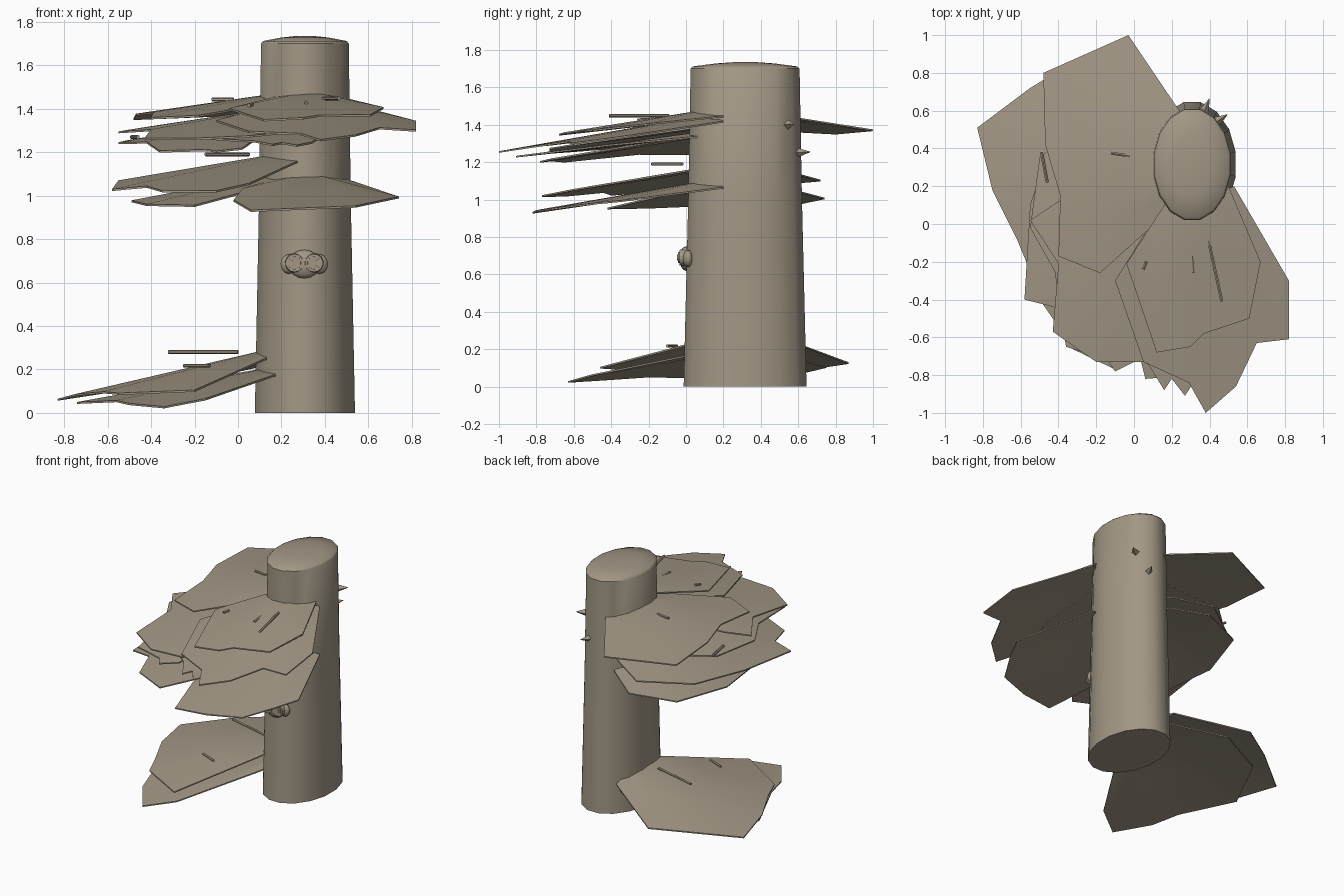
import bpy, bmesh, math
from mathutils import Vector

if "Cube" in bpy.data.objects:
    bpy.data.objects.remove(bpy.data.objects["Cube"])

bark = bpy.data.materials.new("grey_brown_bark")
bark.diffuse_color = (0.36, 0.31, 0.235, 1)
bark.use_nodes = True
bark.node_tree.nodes["Principled BSDF"].inputs["Base Color"].default_value = bark.diffuse_color


def finish(name, bm, smooth=None):
    bmesh.ops.recalc_face_normals(bm, faces=bm.faces)
    me = bpy.data.meshes.new(name)
    bm.to_mesh(me)
    bm.free()
    me.materials.append(bark)
    ob = bpy.data.objects.new(name, me)
    bpy.context.collection.objects.link(ob)
    if smooth:
        bpy.ops.object.select_all(action='DESELECT')
        bpy.context.view_layer.objects.active = ob
        ob.select_set(True)
        bpy.ops.object.shade_smooth_by_angle(angle=math.radians(smooth))
    return ob


def trunk(sides=16):
    # tapered oval log with a slightly domed cut top: (z, x radius, y radius)
    rows = [(0, .235, .335), (1.0, .215, .31), (1.70, .206, .297),
            (1.712, .196, .285), (1.728, .11, .16), (1.735, .04, .06)]
    bm = bmesh.new()
    rings = []
    for z, rx, ry in rows:
        rings.append([bm.verts.new((.308 + rx * math.cos(a), .316 + ry * math.sin(a), z))
                      for a in (math.tau * (i + .5) / sides for i in range(sides))])
    for lo, hi in zip(rings, rings[1:]):
        for i in range(sides):
            j = (i + 1) % sides
            bm.faces.new((lo[i], lo[j], hi[j], hi[i]))
    bm.faces.new(rings[0][::-1])
    bm.faces.new(rings[-1])
    finish("trunk", bm, 40)


def bracket(name, root, z, slope, outline, thick=.022):
    # thin fan slab drooping evenly away from its root
    bm = bmesh.new()
    root = Vector(root)

    def layer(drop):
        centre = bm.verts.new((*root, z - drop))
        inner, outer = [], []
        for p in outline:
            p = Vector(p)
            for f, ring in ((.5, inner), (1, outer)):
                q = root.lerp(p, f)
                ring.append(bm.verts.new((*q, z - slope * (q - root).length - drop * (1.4 - f))))
        n = len(outline)
        for i in range(n):
            j = (i + 1) % n
            bm.faces.new((centre, inner[i], inner[j]))
            bm.faces.new((inner[i], outer[i], outer[j], inner[j]))
        return outer
    top, low = layer(0), layer(thick)
    for i in range(len(outline)):
        j = (i + 1) % len(outline)
        bm.faces.new((top[i], low[i], low[j], top[j]))
    finish(name, bm, 20)


def twig(name, a, b, r0=.009, r1=.009, sides=6):
    a, b = Vector(a), Vector(b)
    bm = bmesh.new()
    bmesh.ops.create_cone(bm, cap_ends=True, segments=sides, radius1=r0, radius2=r1,
                          depth=(b - a).length)
    bm.transform((b - a).to_track_quat('Z', 'Y').to_matrix().to_4x4())
    bmesh.ops.translate(bm, vec=(a + b) / 2, verts=bm.verts)
    finish(name, bm)


def ball(name, c, s):
    bm = bmesh.new()
    bmesh.ops.create_uvsphere(bm, u_segments=14, v_segments=8, radius=1)
    bmesh.ops.scale(bm, vec=s, verts=bm.verts)
    bmesh.ops.translate(bm, vec=c, verts=bm.verts)
    finish(name, bm, 60)


trunk()

# upper cluster of brackets
bracket("top_left_bracket", (.2, .35), 1.475, .145,
        [(.24, .6), (-.03, 1.0), (-.48, .8), (-.47, .42), (-.39, .15), (-.4, -.17),
         (-.18, -.26), (.2, .08)])
bracket("top_front_bracket", (.33, .1), 1.48, .16,
        [(.16, .1), (-.04, -.21), (.12, -.68), (.3, -.65), (.37, -.58), (.61, -.5),
         (.67, -.2), (.5, .2)])
bracket("wide_front_bracket", (.35, .12), 1.455, .175,
        [(.53, .2), (.82, -.3), (.82, -.61), (.65, -.63), (.54, -.86), (.38, -1.0),
         (.29, -.84), (.05, -.73), (-.1, -.3), (.15, .1)])
bracket("middle_front_bracket", (.2, .15), 1.41, .15,
        [(.15, .3), (-.4, .12), (-.55, .02), (-.4, -.21), (-.43, -.57), (-.2, -.73),
         (.05, -.73), (.25, -.6), (.3, .05)])
bracket("middle_left_bracket", (.2, .2), 1.375, .165,
        [(.15, .45), (-.33, .5), (-.5, .35), (-.55, -.02), (-.42, -.25), (-.36, -.65),
         (-.14, -.72), (-.1, -.78), (.02, -.72), (.2, .02)])
bracket("under_front_bracket", (.25, .1), 1.365, .13,
        [(.15, .15), (-.2, -.3), (-.1, -.6), (.08, -.75), (.16, -.88), (.2, -.82),
         (.27, -.91), (.34, -.8), (.42, -.4), (.42, .1)])

# lower cluster of brackets
bracket("lower_left_bracket", (.22, .25), 1.2, .165,
        [(.16, .58), (-.1, .72), (-.42, .5), (-.55, .1), (-.58, -.4), (-.42, -.44),
         (-.35, -.65), (-.1, -.77), (.05, -.6), (.28, .03)])
bracket("lower_back_bracket", (.2, .28), 1.11, .19,
        [(.18, .58), (-.05, .74), (-.36, .62), (-.49, .22), (-.42, -.2), (-.2, -.42),
         (.2, .04)])
bracket("lower_front_bracket", (.33, .12), 1.105, .175,
        [(.53, .2), (.74, -.35), (.67, -.5), (.54, -.72), (.3, -.8), (.06, -.82),
         (-.02, -.5), (.02, -.15), (.16, .12)])

# ground brackets
bracket("base_upper_bracket", (.17, .3), .3, .23,
        [(.15, .6), (-.3, .87), (-.55, .72), (-.83, .51), (-.75, .18), (-.62, -.08),
         (-.55, -.25), (-.2, -.46), (.13, .1)])
bracket("base_lower_bracket", (.2, .28), .22, .18,
        [(.16, .55), (-.2, .75), (-.55, .6), (-.74, .2), (-.56, -.2), (-.5, -.4),
         (-.34, -.63), (-.15, -.5), (.18, .06)])

# loose twigs lying on the brackets
for i, (a, b) in enumerate([((-.12, .375, 1.443), (-.02, .36, 1.443)),
                            ((.395, -.09, 1.448), (.465, -.41, 1.448)),
                            ((.31, -.17, 1.43), (.315, -.26, 1.425)),
                            ((.065, -.2, 1.42), (.05, -.24, 1.415)),
                            ((-.15, -.18, 1.19), (.05, -.02, 1.19)),
                            ((-.32, .4, .28), (0, .32, .28)),
                            ((-.25, -.05, .217), (-.13, -.1, .217)),
                            ((-.49, .38, 1.27), (-.46, .22, 1.27))]):
    twig(f"twig_{i + 1}", a, b)

# small thorns on the back
for i, (a, b) in enumerate([((.36, .57, 1.25), (.4, .665, 1.255)),
                            ((.42, .53, 1.4), (.495, .58, 1.405))]):
    twig(f"thorn_{i + 1}", a, b, .035, .001, 4)

# round knot with two ringed bosses
ball("knot_body", (.305, .0, .685), (.075, .035, .066))
for s, side in ((-1, "left"), (1, "right")):
    ball(f"knot_{side}_lobe", (.305 + s * .07, .01, .685), (.04, .028, .045))
    x = .305 + s * .045
    for k, (r, y) in enumerate([(.045, -.036), (.032, -.042), (.018, -.047)]):
        twig(f"knot_{side}_ring_{k + 1}", (x, .0, .69), (x, y, .69), r, r * .92, 14)
